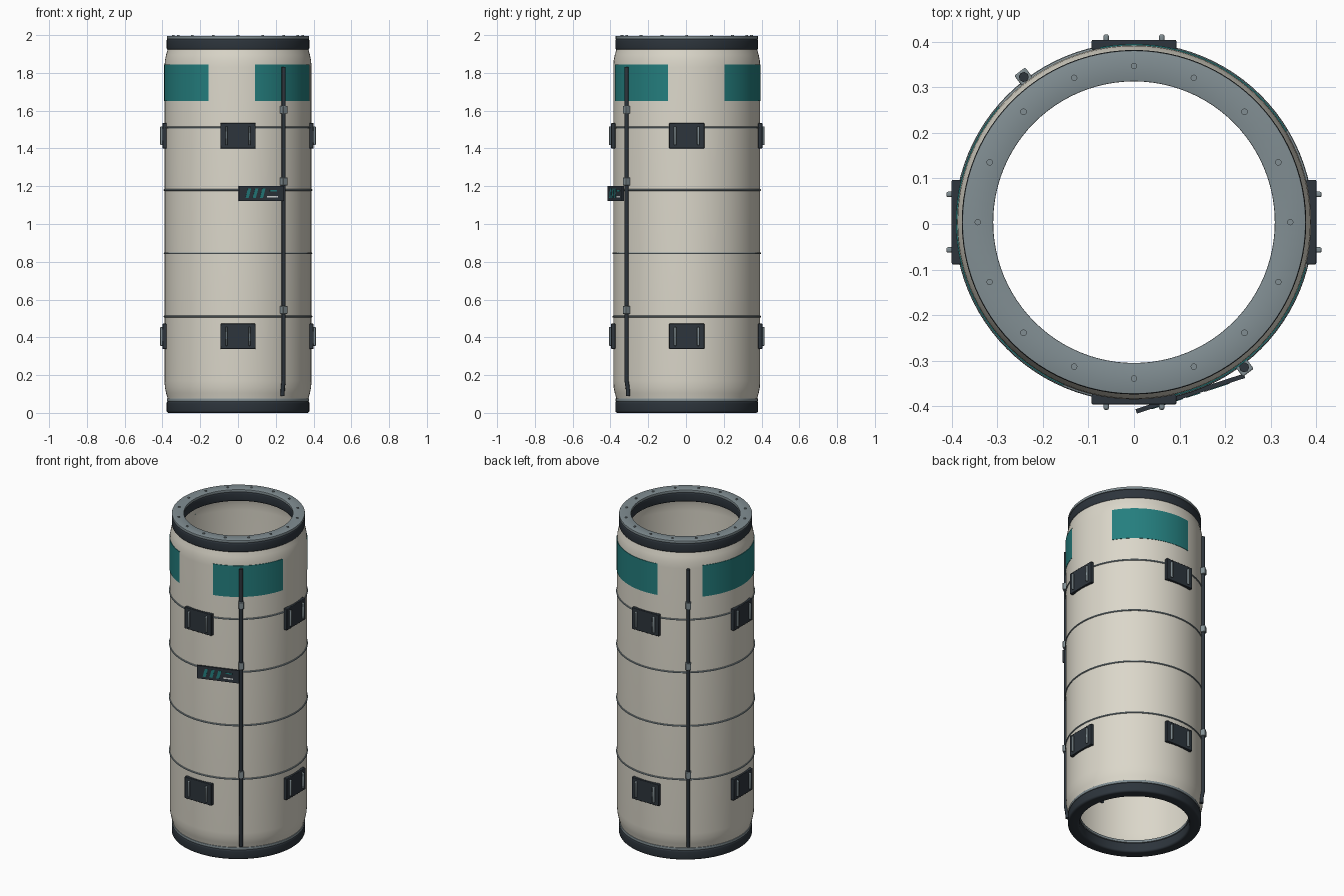
import bpy, bmesh, math
from math import sin, cos, radians, pi
from mathutils import Matrix, Vector

cube = bpy.data.objects.get("Cube")
if cube:
    bpy.data.objects.remove(cube, do_unlink=True)

CENTRE_Y = 0.004   # the front plate sticks out, so the tube axis sits slightly back
RADIUS = 0.389


def material(name, r, g, b):
    m = bpy.data.materials.new(name)
    m.use_nodes = True
    m.diffuse_color = (r, g, b, 1)
    m.node_tree.nodes["Principled BSDF"].inputs["Base Color"].default_value = (r, g, b, 1)
    return m


cream = material("cream fabric", 0.71, 0.68, 0.59)
teal = material("teal panel", 0.018, 0.21, 0.21)
grey = material("grey metal", 0.22, 0.27, 0.29)
dark = material("dark rubber", 0.026, 0.035, 0.045)
pale = material("pale paint", 0.7, 0.72, 0.72)


def finish(name, bm, mat, bevel=0.0, smooth=True):
    bmesh.ops.recalc_face_normals(bm, faces=bm.faces)
    mesh = bpy.data.meshes.new(name)
    bm.to_mesh(mesh)
    bm.free()
    mesh.materials.append(mat)
    ob = bpy.data.objects.new(name, mesh)
    bpy.context.collection.objects.link(ob)
    ob.location.y = CENTRE_Y
    if bevel:
        mod = ob.modifiers.new("soft edges", "BEVEL")
        mod.width = bevel
        mod.segments = 2
    if smooth:
        bpy.ops.object.select_all(action="DESELECT")
        bpy.context.view_layer.objects.active = ob
        ob.select_set(True)
        bpy.ops.object.shade_smooth_by_angle(angle=radians(35))
    return ob


def lathe(name, profile, mat, start=0, end=360, closed=False, steps=96):
    """Turn a (radius, height) profile about the tube axis."""
    full = end - start == 360
    bm = bmesh.new()
    columns = []
    for i in range(steps if full else steps + 1):
        a = radians(start + (end - start) * i / steps)
        columns.append([bm.verts.new((r * cos(a), r * sin(a), z)) for r, z in profile])
    if full:
        columns.append(columns[0])
    n = len(profile)
    for c, d in zip(columns, columns[1:]):
        for j in range(n if closed else n - 1):
            k = (j + 1) % n
            bm.faces.new((c[j], d[j], d[k], c[k]))
    return finish(name, bm, mat)


def rounded_section(r0, r1, z0, z1, corner, steps=4):
    """Rounded rectangle in the radius/height plane."""
    pts = []
    for q, (r, z) in enumerate(((r1, z1), (r0, z1), (r0, z0), (r1, z0))):
        cr = r - corner if r == r1 else r + corner
        cz = z - corner if z == z1 else z + corner
        for i in range(steps + 1):
            a = (q + i / steps) * pi / 2
            pts.append((cr + corner * cos(a), cz + corner * sin(a)))
    return pts


def radial_box(name, angle, radius, z, size, mat, offset=0, bevel=0.0, slant=0.0):
    """Box facing outwards; size = (tangent width, depth, height)."""
    bm = bmesh.new()
    bmesh.ops.create_cube(bm, size=1)
    for v in bm.verts:
        v.co = Vector((v.co.x * size[0] + offset + slant * v.co.z,
                       v.co.y * size[1] - radius, v.co.z * size[2] + z))
    bm.transform(Matrix.Rotation(radians(angle + 90), 4, "Z"))
    return finish(name, bm, mat, bevel, smooth=bevel > 0)


# Thin tube wall with rounded shoulders
shoulder = [(0.372, 0.07), (0.375, 0.085), (0.381, 0.105), (0.387, 0.135), (RADIUS, 0.17)]
lathe("tube_wall", shoulder + [(r, 2 - z) for r, z in reversed(shoulder)], cream)

# Curved coloured panels on the wall
for i, (a, b) in enumerate(((283.3, 345.2), (30.8, 101), (139.4, 246.6))):
    lathe(f"side_panel_{i + 1}", [(0.388, 1.65), (0.391, 1.65), (0.391, 1.845), (0.388, 1.845)],
          teal, a, b, steps=32)

# Hoops around the wall
for i, z in enumerate((0.51, 0.845, 1.18, 1.51)):
    ring = [(RADIUS + 0.005 * cos(k * pi / 4), z + 0.005 * sin(k * pi / 4)) for k in range(8)]
    lathe(f"hoop_{i + 1}", ring, grey, closed=True)

# End collars: rubber seal, metal flange and bolts
for end, low in (("bottom", 0.0), ("top", 1.92)):
    top = low + 0.076
    lathe(f"{end}_seal", rounded_section(0.311, 0.378, low, top - 0.014, 0.012), dark, closed=True)
    lathe(f"{end}_flange", rounded_section(0.309, 0.377, top - 0.016, top, 0.002, 2), grey, closed=True)
    bm = bmesh.new()
    for i in range(16):
        a = i * pi / 8
        bmesh.ops.create_cone(bm, cap_ends=True, segments=12, radius1=0.007, radius2=0.007, depth=0.008,
                              matrix=Matrix.Translation((0.343 * cos(a), 0.343 * sin(a), top)))
    finish(f"{end}_bolts", bm, grey)

# Mounting pads with a pair of grab bars
for side, angle in (("front", 270), ("right", 180), ("back", 90), ("left", 0)):
    for level, z in (("lower", 0.405), ("upper", 1.467)):
        radial_box(f"{side}_{level}_pad", angle, 0.389, z, (0.186, 0.022, 0.134), dark, bevel=0.003)
        for n, s in enumerate((-0.061, 0.061)):
            radial_box(f"{side}_{level}_bar_{n + 1}", angle, 0.404, z, (0.012, 0.016, 0.1),
                       grey, offset=s, bevel=0.004)

# Vertical cables with clamps
for side, angle in (("front", -52.8), ("back", 127.2)):
    a = radians(angle)
    curve = bpy.data.curves.new(f"{side}_cable", "CURVE")
    curve.dimensions = "3D"
    curve.bevel_depth = 0.011
    curve.bevel_resolution = 2
    curve.use_fill_caps = True
    path = ((0.39, 0.09), (0.392, 0.13), (0.4, 0.17), (0.4, 1.83))
    spline = curve.splines.new("POLY")
    spline.points.add(len(path) - 1)
    for p, (r, z) in zip(spline.points, path):
        p.co = (r * cos(a), r * sin(a), z, 1)
    curve.materials.append(dark)
    cable = bpy.data.objects.new(f"{side}_cable", curve)
    cable.location.y = CENTRE_Y
    bpy.context.collection.objects.link(cable)
    for n, z in enumerate((0.545, 1.225, 1.605)):
        radial_box(f"{side}_clamp_{n + 1}", angle, 0.4, z, (0.03, 0.03, 0.042), grey, bevel=0.003)

# Flat plate beside the front cable, with painted stripes
PLATE = -71.8
radial_box("marker_plate", PLATE, 0.396, 1.162, (0.25, 0.01, 0.08), dark)
for n, s in enumerate((-0.075, -0.035, 0.005)):
    radial_box(f"slanted_stripe_{n + 1}", PLATE, 0.401, 1.162, (0.018, 0.003, 0.05), teal,
               offset=s, slant=0.014)
radial_box("pale_stripe", PLATE, 0.401, 1.145, (0.06, 0.003, 0.008), pale, offset=0.06)
radial_box("short_stripe", PLATE, 0.401, 1.176, (0.04, 0.003, 0.007), teal, offset=0.065)
